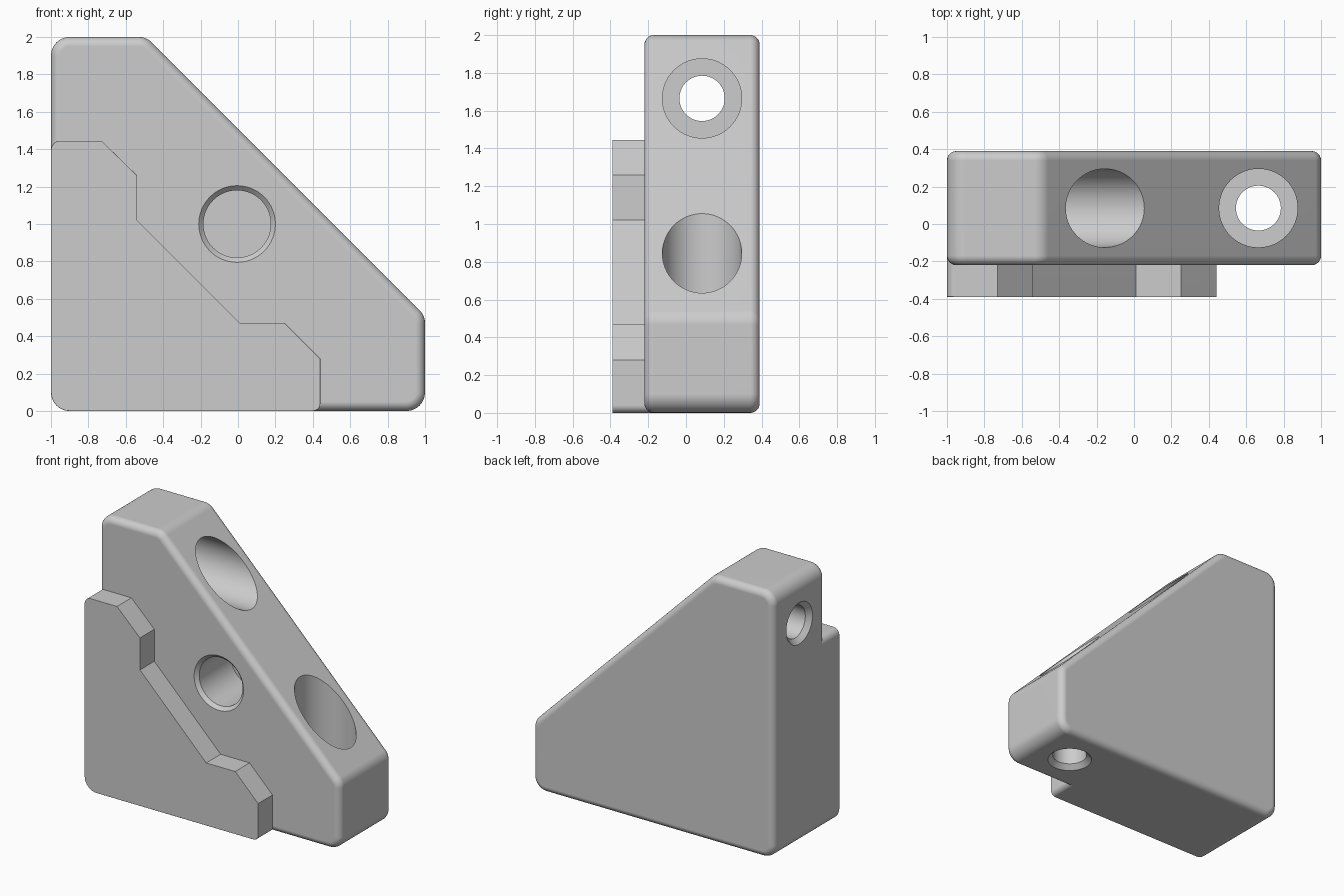
import bpy, bmesh
from math import radians, tan, pi, cos, sin
from mathutils import Vector, Matrix

old = bpy.data.objects.get("Cube")
if old:
    bpy.data.objects.remove(old, do_unlink=True)

grey = bpy.data.materials.new("satin grey")
grey.use_nodes = True
colour = (0.604, 0.604, 0.604, 1)
grey.diffuse_color = colour
grey.node_tree.nodes["Principled BSDF"].inputs["Base Color"].default_value = colour


def new_object(name, bm):
    bmesh.ops.recalc_face_normals(bm, faces=bm.faces[:])
    mesh = bpy.data.meshes.new(name)
    bm.to_mesh(mesh)
    bm.free()
    mesh.materials.append(grey)
    ob = bpy.data.objects.new(name, mesh)
    bpy.context.collection.objects.link(ob)
    return ob


def rounded(corners, steps=8):
    """Replace each (x, z, radius) corner by an arc."""
    out = []
    for i, (x, z, r) in enumerate(corners):
        p = Vector((x, z))
        a = (Vector(corners[i - 1][:2]) - p).normalized()
        b = (Vector(corners[(i + 1) % len(corners)][:2]) - p).normalized()
        if r == 0:
            out.append(p)
            continue
        half = a.angle(b) / 2
        centre = p + (a + b).normalized() * (r / sin(half))
        start = (p + a * (r / tan(half)) - centre).normalized()
        end = (p + b * (r / tan(half)) - centre).normalized()
        for k in range(steps + 1):
            out.append(centre + start.slerp(end, k / steps) * r)
    return out


def slab(name, corners, front, back, fillet, weight, faces):
    """Extrude a profile along y and fillet the rims lying on the given faces."""
    bm = bmesh.new()
    rim = [bm.verts.new((p.x, front, p.y)) for p in rounded(corners)]
    face = bm.faces.new(rim)
    ext = bmesh.ops.extrude_face_region(bm, geom=[face], use_keep_orig=True)
    for v in ext["geom"]:
        if isinstance(v, bmesh.types.BMVert):
            v.co.y = back
    layer = bm.edges.layers.float.new("bevel_weight_edge")
    for e in bm.edges:
        a, b = (v.co for v in e.verts)
        if abs(a.y - b.y) < 1e-5 and any(abs(a.y - y) < 1e-5 for y in faces):
            e[layer] = weight((a + b) / 2)
    ob = new_object(name, bm)
    mod = ob.modifiers.new("fillet", "BEVEL")
    mod.limit_method = "WEIGHT"
    mod.width = fillet
    mod.segments = 6
    return ob


def bore(name, rings, origin, direction, sides=64):
    """Cutter turned from (depth, radius) rings, running inward along direction."""
    bm = bmesh.new()
    loops = [[bm.verts.new((r * cos(2 * pi * k / sides), r * sin(2 * pi * k / sides), d))
              for k in range(sides)] for d, r in rings]
    for lo, hi in zip(loops, loops[1:]):
        for k in range(sides):
            n = (k + 1) % sides
            bm.faces.new((lo[k], lo[n], hi[n], hi[k]))
    bm.faces.new(loops[0])
    bm.faces.new(loops[-1])
    turn = Vector(direction).to_track_quat("Z", "Y").to_matrix().to_4x4()
    bm.transform(Matrix.Translation(origin) @ turn)
    ob = new_object(name, bm)
    ob.hide_render = True
    return ob


def finish(ob):
    """Apply the modifiers and smooth the fillets and bores."""
    bpy.ops.object.select_all(action="DESELECT")
    ob.select_set(True)
    bpy.context.view_layer.objects.active = ob
    bpy.ops.object.convert(target="MESH")
    bpy.ops.object.shade_smooth_by_angle(angle=radians(30))
    ob.modifiers.new("flat_face_normals", "WEIGHTED_NORMAL").keep_sharp = True


# Corner block with a sloping outer side
body = slab("corner_block",
            [(-1, 0, .1), (1, 0, .1), (1, .51, .1), (-.49, 2, .1), (-1, 2, .1)],
            -.22, .39, .05, lambda p: 1, (-.22, .39))

# Two counterbored screw holes and one blind hole in the front
screw = [(-.03, .185), (.035, .12), (.25, .12), (.25, .21), (1.3, .21)]
blind = [(-.03, .235), (.025, .18), (.4, .18)]
cutters = [
    bore("lower_screw_cutter", screw, (.665, .085, 0), (0, 0, 1)),
    bore("upper_screw_cutter", screw, (-1, .085, 1.665), (1, 0, 0)),
    bore("front_hole_cutter", blind, (-.005, -.22, 1), (0, 1, 0)),
]
for c in cutters:
    mod = body.modifiers.new(c.name, "BOOLEAN")
    mod.operation = "DIFFERENCE"
    mod.solver = "EXACT"
    mod.object = c
finish(body)
for c in cutters:
    bpy.data.objects.remove(c, do_unlink=True)

# Stepped front plate: soft along the block's outer sides, crisp on the steps
plate = slab("front_plate",
             [(-1, 0, .1), (.44, 0, .04), (.44, .28, 0), (.25, .47, 0), (.01, .47, 0),
              (-.54, 1.02, 0), (-.54, 1.26, 0), (-.73, 1.445, 0), (-1, 1.445, .05)],
             -.39, -.15, .05,
             lambda p: 1 if p.x < -.96 or p.z < .04 else .3, (-.39,))
finish(plate)
